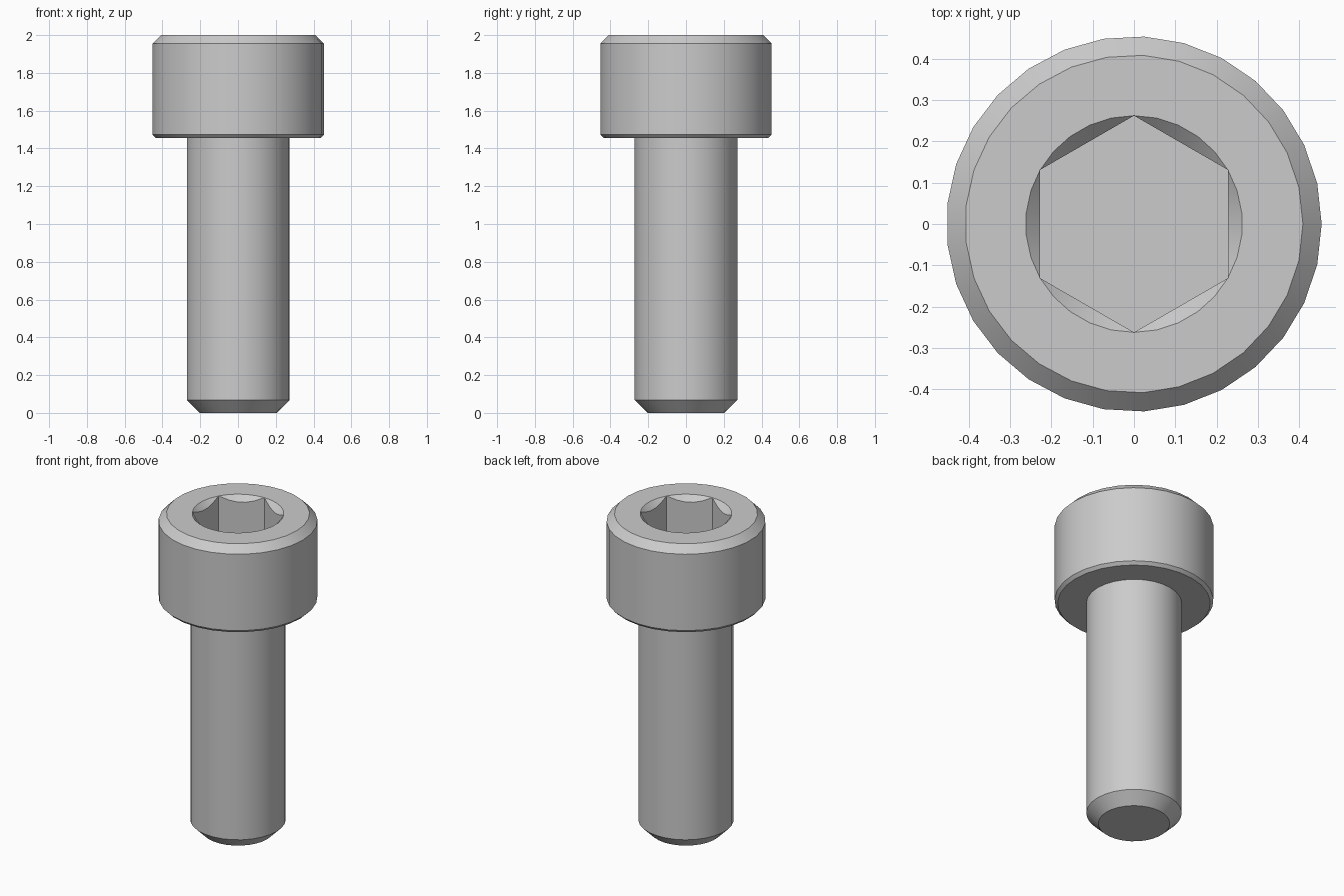
import bpy
import bmesh
from math import sin, cos, pi

cube = bpy.data.objects.get("Cube")
if cube:
    bpy.data.objects.remove(cube, do_unlink=True)

MM = 1 / 11          # one millimetre of the bolt in model units
SIDES = 29           # facets around the turned surfaces

steel = bpy.data.materials.new("grey steel")
steel.use_nodes = True
GREY = (0.6, 0.6, 0.6, 1)
steel.diffuse_color = GREY
steel.node_tree.nodes["Principled BSDF"].inputs["Base Color"].default_value = GREY


def polar(bm, r, a, z):
    return bm.verts.new((r * cos(a), r * sin(a), z))


def lathe(bm, profile):
    """Spin (radius, height) pairs around z and return the rings."""
    rings = [[polar(bm, r, 2 * pi * i / SIDES, z) for i in range(SIDES)]
             for r, z in profile]
    for low, high in zip(rings, rings[1:]):
        for i in range(SIDES):
            j = (i + 1) % SIDES
            bm.faces.new((low[i], low[j], high[j], high[i]))
    return rings


def finish(bm, name):
    bmesh.ops.recalc_face_normals(bm, faces=bm.faces)
    mesh = bpy.data.meshes.new(name)
    bm.to_mesh(mesh)
    bm.free()
    mesh.materials.append(steel)
    obj = bpy.data.objects.new(name, mesh)
    bpy.context.collection.objects.link(obj)
    bpy.ops.object.select_all(action="DESELECT")
    obj.select_set(True)
    bpy.context.view_layer.objects.active = obj
    bpy.ops.object.shade_smooth_by_angle(angle=pi / 6)


# Shank with a chamfered tip
SHANK_R = 3 * MM
HEAD_Z = 16 * MM
TIP = 0.75 * MM
bm = bmesh.new()
rings = lathe(bm, [(SHANK_R - TIP, 0), (SHANK_R, TIP), (SHANK_R, HEAD_Z)])
bm.faces.new(rings[0])
bm.faces.new(rings[-1])
finish(bm, "shank")

# Head with chamfered rims
HEAD_R = 5 * MM
TOP = 2.0
LOW_BEVEL = 0.2 * MM
TOP_BEVEL = 0.5 * MM
bm = bmesh.new()
rings = lathe(bm, [(SHANK_R, HEAD_Z), (HEAD_R - LOW_BEVEL, HEAD_Z),
                   (HEAD_R, HEAD_Z + LOW_BEVEL), (HEAD_R, TOP - TOP_BEVEL),
                   (HEAD_R - TOP_BEVEL, TOP)])

# Hexagonal socket whose mouth is cut back by a 45 degree cone
FLAT = 2.5 * MM
RIM_R = FLAT / cos(pi / 6)
FLOOR_Z = TOP - 3 * MM
STEPS = 5
corner_angles = [pi / 6 + k * pi / 3 for k in range(6)]
corners = [polar(bm, RIM_R, a, TOP) for a in corner_angles]
floor = [polar(bm, RIM_R, a, FLOOR_Z) for a in corner_angles]
rim = []
for k in range(6):
    nxt = (k + 1) % 6
    arc, cut = [corners[k]], [corners[k]]
    for s in range(1, STEPS):
        t = pi / 3 * s / STEPS
        r = FLAT / cos(t - pi / 6)
        arc.append(polar(bm, RIM_R, corner_angles[k] + t, TOP))
        cut.append(polar(bm, r, corner_angles[k] + t, TOP - (RIM_R - r)))
    rim += arc
    arc.append(corners[nxt])
    cut.append(corners[nxt])
    for s in range(STEPS):
        quad = dict.fromkeys((arc[s], arc[s + 1], cut[s + 1], cut[s]))
        bm.faces.new(list(quad))
    bm.faces.new(cut + [floor[nxt], floor[k]])
bm.faces.new(floor)

# Flat ring between the socket mouth and the upper chamfer
edges = []
for loop in (rings[-1], rim):
    for a, b in zip(loop, loop[1:] + loop[:1]):
        edges.append(bm.edges.get((a, b)))
bmesh.ops.triangle_fill(bm, use_beauty=True, use_dissolve=False, edges=edges)
finish(bm, "socket_head")
